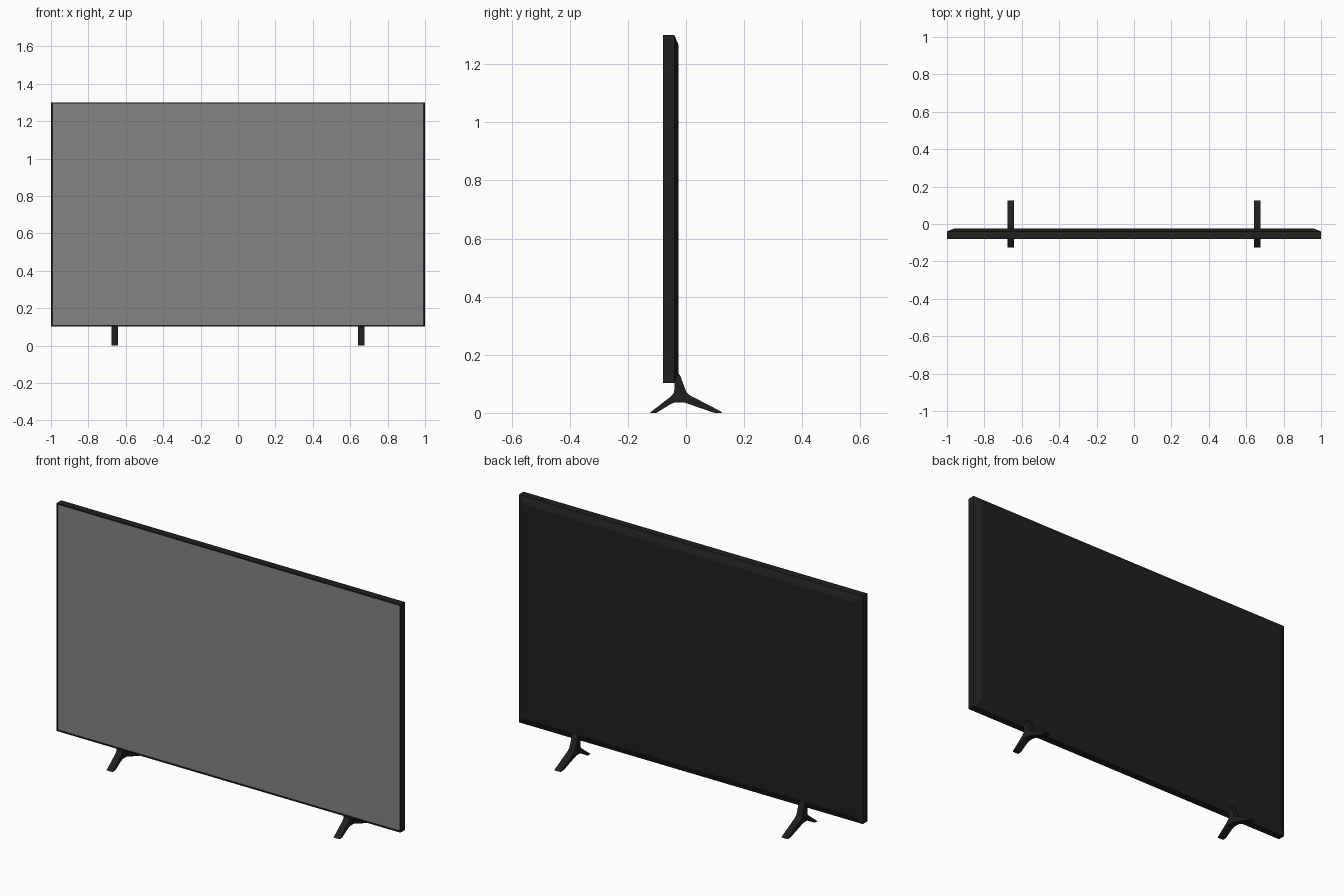
import bpy, bmesh

if "Cube" in bpy.data.objects:
    bpy.data.objects.remove(bpy.data.objects["Cube"])


def material(name, rgb):
    m = bpy.data.materials.new(name)
    m.diffuse_color = (*rgb, 1.0)
    m.use_nodes = True
    m.node_tree.nodes["Principled BSDF"].inputs["Base Color"].default_value = m.diffuse_color
    return m


black = material("black_plastic", (0.014, 0.014, 0.014))
grey = material("grey_screen", (0.23, 0.23, 0.23))


def make_object(name, bm, mats):
    bmesh.ops.recalc_face_normals(bm, faces=bm.faces)
    me = bpy.data.meshes.new(name)
    bm.to_mesh(me)
    bm.free()
    for m in mats:
        me.materials.append(m)
    ob = bpy.data.objects.new(name, me)
    bpy.context.collection.objects.link(ob)
    return ob


# Housing: rectangular loops from front to back, the last one inset as a chamfer
Z0, Z1 = 0.103, 1.30
bm = bmesh.new()
loops = []
for y, inset in ((-0.079, 0.0), (-0.040, 0.0), (-0.025, 0.036)):
    x, lo, hi = 1.0 - inset, Z0 + inset, Z1 - inset
    loops.append([bm.verts.new((px, y, pz))
                  for px, pz in ((-x, lo), (x, lo), (x, hi), (-x, hi))])
for a, b in zip(loops, loops[1:]):
    for i in range(4):
        j = (i + 1) % 4
        bm.faces.new((a[i], a[j], b[j], b[i]))
front = bm.faces.new(loops[0])
bm.faces.new(loops[-1])
bmesh.ops.recalc_face_normals(bm, faces=bm.faces)

# Thin bezel with a slightly recessed screen
bmesh.ops.inset_individual(bm, faces=[front], thickness=0.009)
bmesh.ops.inset_individual(bm, faces=[front], thickness=0.001, depth=-0.003)
front.material_index = 1
make_object("television_panel", bm, [black, grey])

# Feet: three-armed side profile (y, z) extruded across x
PROFILE = [(-0.125, 0.0), (-0.102, 0.0), (-0.052, 0.031), (-0.038, 0.036),
           (-0.006, 0.036), (0.008, 0.031), (0.092, 0.002), (0.100, 0.0),
           (0.125, 0.0), (0.118, 0.006), (0.014, 0.060), (0.003, 0.069),
           (-0.002, 0.080), (-0.020, 0.128), (-0.026, 0.137),
           (-0.040, 0.137), (-0.040, 0.085), (-0.041, 0.070), (-0.050, 0.058)]
HALF = 0.0175
for side, cx in (("left", -0.66), ("right", 0.66)):
    bm = bmesh.new()
    face = bm.faces.new([bm.verts.new((cx - HALF, y, z)) for y, z in PROFILE])
    ext = bmesh.ops.extrude_face_region(bm, geom=[face])
    moved = [v for v in ext["geom"] if isinstance(v, bmesh.types.BMVert)]
    bmesh.ops.translate(bm, verts=moved, vec=(2 * HALF, 0, 0))
    make_object(side + "_foot", bm, [black])
